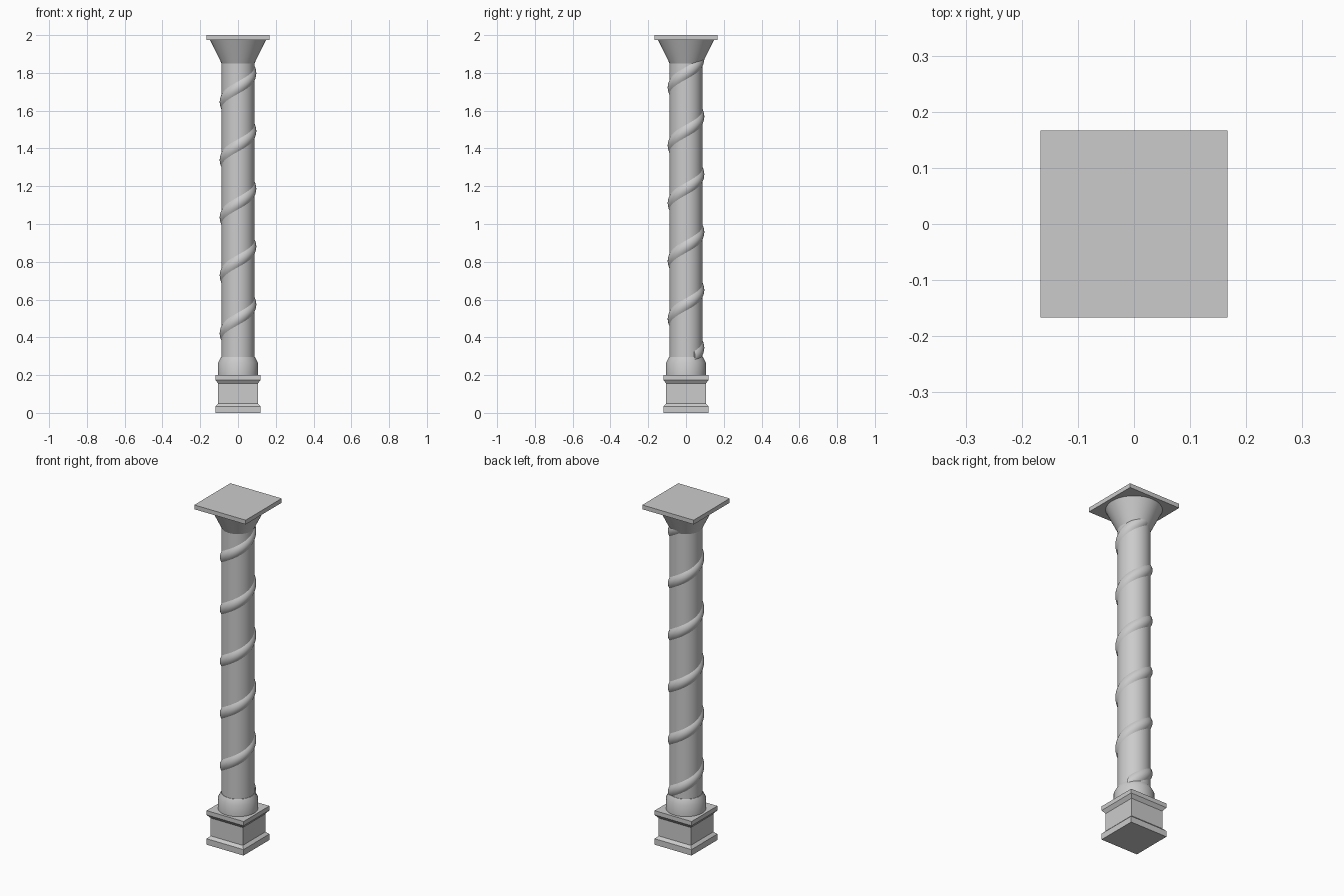
import bpy, bmesh, math

if "Cube" in bpy.data.objects:
    bpy.data.objects.remove(bpy.data.objects["Cube"], do_unlink=True)

stone = bpy.data.materials.new("grey_stone")
stone.use_nodes = True
stone.diffuse_color = (0.6, 0.6, 0.6, 1)
stone.node_tree.nodes["Principled BSDF"].inputs["Base Color"].default_value = (0.6, 0.6, 0.6, 1)


def finish(name, bm, smooth):
    bmesh.ops.recalc_face_normals(bm, faces=bm.faces)
    mesh = bpy.data.meshes.new(name)
    bm.to_mesh(mesh)
    bm.free()
    mesh.materials.append(stone)
    obj = bpy.data.objects.new(name, mesh)
    bpy.context.collection.objects.link(obj)
    if smooth:
        bpy.ops.object.select_all(action='DESELECT')
        obj.select_set(True)
        bpy.context.view_layer.objects.active = obj
        bpy.ops.object.shade_smooth_by_angle(angle=math.radians(30))


def loft(bm, rings, closed):
    """Join successive rings with quads and cap both ends."""
    n = len(rings[0])
    for a, b in zip(rings, rings[1:]):
        for i in range(n):
            j = (i + 1) % n
            bm.faces.new((a[i], a[j], b[j], b[i]))
    if closed:
        bm.faces.new(rings[0])
        bm.faces.new(rings[-1])


def stack(name, profile, sides):
    """Turn a (half width, height) profile; four sides gives a square block."""
    bm = bmesh.new()
    square = sides == 4
    grow = math.sqrt(2) if square else 1
    turn = math.pi / 4 if square else 0
    rings = []
    for r, z in profile:
        angles = [turn + math.tau * i / sides for i in range(sides)]
        rings.append([bm.verts.new((r * grow * math.cos(a), r * grow * math.sin(a), z))
                      for a in angles])
    loft(bm, rings, True)
    finish(name, bm, not square)


# Square pedestal with bevelled foot and cap
stack("pedestal", [(0.12, 0), (0.12, 0.035), (0.105, 0.05), (0.105, 0.155),
                   (0.12, 0.175), (0.12, 0.2)], 4)

# Round parts of the column
stack("base_collar", [(0.106, 0.2), (0.106, 0.265), (0.09, 0.295)], 64)
stack("shaft", [(0.087, 0.28), (0.087, 1.86)], 64)
stack("capital_bell", [(0.087, 1.85), (0.148, 1.975)], 64)

# Square slab on top
stack("top_slab", [(0.167, 1.975), (0.167, 2.0)], 4)

# Raised band winding up the shaft
PITCH, HALF, RISE, STEPS = 0.306, 0.036, 0.012, 320
bm = bmesh.new()
start, end = math.radians(30), math.radians(130) + 5 * math.tau
rings = []
for s in range(STEPS + 1):
    a = start + (end - start) * s / STEPS
    z = 0.345 + PITCH * (a - math.pi / 2) / math.tau
    ring = []
    for k in range(9):
        t = k / 4 - 1
        r = 0.085 + RISE * (1 - t * t)
        ring.append(bm.verts.new((r * math.cos(a), r * math.sin(a), z + HALF * t)))
    ring.append(bm.verts.new((0.075 * math.cos(a), 0.075 * math.sin(a), z)))
    rings.append(ring)
loft(bm, rings, True)
finish("spiral_band", bm, True)
